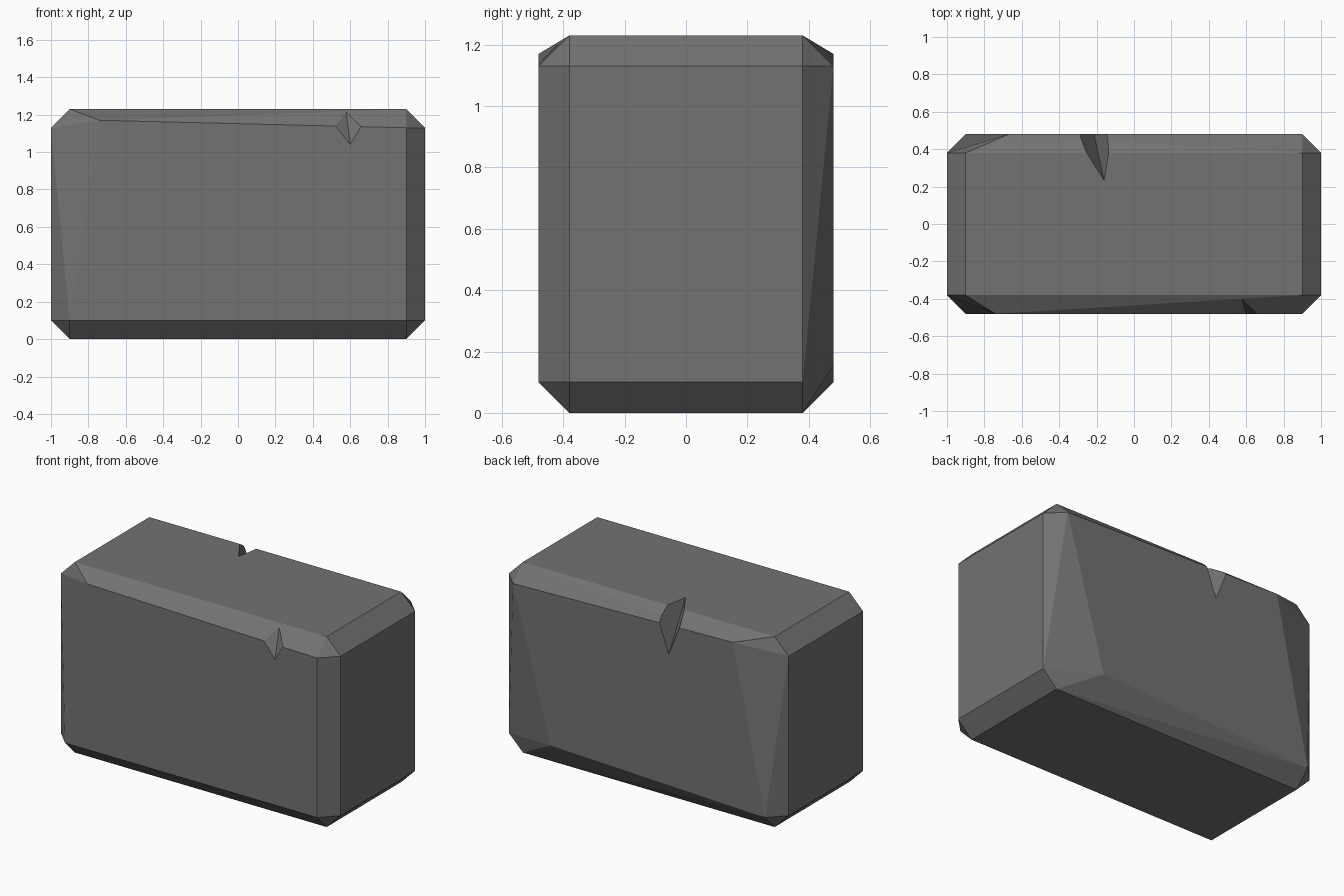
import bpy, bmesh
from itertools import product
from mathutils import Vector

if "Cube" in bpy.data.objects:
    bpy.data.objects.remove(bpy.data.objects["Cube"])

HX, HY, H, C = 1.0, 0.48, 1.23, 0.1   # half length, half depth, height, chamfer

stone = bpy.data.materials.new("dark grey stone")
stone.diffuse_color = (0.17, 0.17, 0.17, 1)
stone.use_nodes = True
stone.node_tree.nodes["Principled BSDF"].inputs["Base Color"].default_value = stone.diffuse_color


def hull_object(name, points):
    """Flat-faced convex solid around the points."""
    bm = bmesh.new()
    for p in points:
        bm.verts.new(p)
    bmesh.ops.convex_hull(bm, input=bm.verts[:])
    bmesh.ops.dissolve_limit(bm, angle_limit=0.002, verts=bm.verts[:], edges=bm.edges[:])
    bmesh.ops.recalc_face_normals(bm, faces=bm.faces[:])
    mesh = bpy.data.meshes.new(name)
    bm.to_mesh(mesh)
    bm.free()
    mesh.materials.append(stone)
    obj = bpy.data.objects.new(name, mesh)
    bpy.context.collection.objects.link(obj)
    return obj


# Chamfered block: three points per corner, some face corners worn further in
worn = {(-1, -1, 1): (-0.74, -HY, 1.17),
        (-1, 1, 1): (-0.67, HY, 1.17),
        (1, 1, -1): (0.63, HY, 0.155)}
points = []
for s in product((-1, 1), repeat=3):
    sx, sy, sz = s
    z_end = H if sz > 0 else 0
    z_in = z_end - sz * C
    points += [(sx * HX, sy * (HY - C), z_in),
               (sx * (HX - C), sy * (HY - C), z_end),
               worn.get(s, (sx * (HX - C), sy * HY, z_in))]
block = hull_object("stone_block", points)


# V-shaped chips: valley runs top to bottom, walls rise through left and right
def chip(name, top, bottom, left, right):
    top, bottom, left, right = map(Vector, (top, bottom, left, right))
    mid, run = (top + bottom) / 2, (top - bottom) / 2
    cutter = hull_object(name, [top + run, bottom - run,
                                mid + (left - mid) * 3, mid + (right - mid) * 3])
    cutter.hide_render = True
    mod = block.modifiers.new(name, "BOOLEAN")
    mod.operation, mod.solver, mod.object = "DIFFERENCE", "EXACT", cutter
    bpy.context.view_layer.objects.active = block
    bpy.ops.object.modifier_apply(modifier=name)
    bpy.data.objects.remove(cutter)


chip("front_chip", (0.58, -0.41, 1.20), (0.60, -0.48, 1.04),
     (0.525, -0.48, 1.135), (0.655, -0.48, 1.132))
chip("back_chip", (-0.16, 0.233, 1.23), (-0.213, 0.48, 0.97),
     (-0.268, 0.432, 1.185), (-0.142, 0.432, 1.188))
